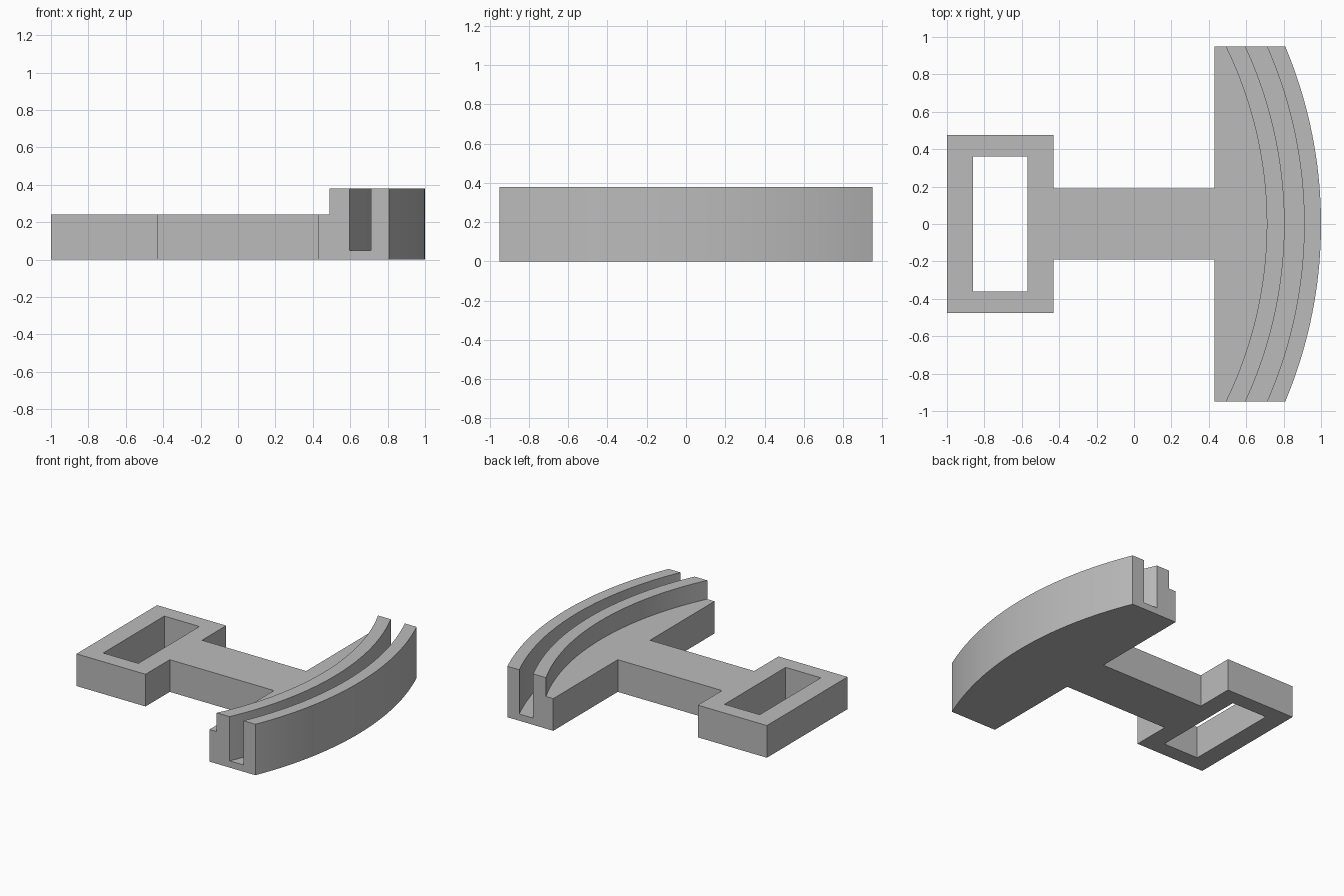
import bpy
import bmesh
import math

if "Cube" in bpy.data.objects:
    bpy.data.objects.remove(bpy.data.objects["Cube"], do_unlink=True)

HALF_WIDTH = 0.95     # half the length of the curved head
BACK = 0.43           # flat back of the head, where the stem meets it
PLATE, RAIL, GROOVE = 0.24, 0.38, 0.05
CENTRE = -1.45        # common centre of all the arcs
SEGMENTS = 48

grey = bpy.data.materials.new("plain grey")
grey.use_nodes = True
colour = (0.5, 0.5, 0.5, 1)
grey.diffuse_color = colour
grey.node_tree.nodes["Principled BSDF"].inputs["Base Color"].default_value = colour


def finish(bm, name):
    bmesh.ops.recalc_face_normals(bm, faces=bm.faces)
    mesh = bpy.data.meshes.new(name)
    bm.to_mesh(mesh)
    bm.free()
    mesh.materials.append(grey)
    obj = bpy.data.objects.new(name, mesh)
    bpy.context.collection.objects.link(obj)
    return obj


def arc_x(apex, y):
    """x of the arc that crosses y = 0 at the given apex."""
    return CENTRE + math.sqrt((apex - CENTRE) ** 2 - y * y)


# Curved head: a grooved cross-section lofted along y
bm = bmesh.new()
rings = []
for i in range(SEGMENTS + 1):
    y = HALF_WIDTH * (2 * i / SEGMENTS - 1)
    inner, groove_in, groove_out, outer = (arc_x(a, y) for a in (0.71, 0.805, 0.91, 1.0))
    section = [(BACK, 0), (outer, 0), (outer, RAIL), (groove_out, RAIL),
               (groove_out, GROOVE), (groove_in, GROOVE), (groove_in, RAIL),
               (inner, RAIL), (inner, PLATE), (BACK, PLATE)]
    rings.append([bm.verts.new((x, y, z)) for x, z in section])
for a, b in zip(rings, rings[1:]):
    for j in range(len(a)):
        k = (j + 1) % len(a)
        bm.faces.new((a[j], a[k], b[k], b[j]))
bm.faces.new(rings[0])
bm.faces.new(rings[-1])
head = finish(bm, "curved_grooved_head")
bpy.context.view_layer.objects.active = head
head.select_set(True)
bpy.ops.object.shade_smooth_by_angle(angle=math.radians(30))


# Handle: stem and rectangular loop, a flat slab on a grid of cells
xs = [-1.0, -0.86, -0.57, -0.43, BACK]
ys = [-0.475, -0.36, -0.19, 0.19, 0.36, 0.475]
bm = bmesh.new()
grid = [[bm.verts.new((x, y, 0)) for y in ys] for x in xs]
for i in range(len(xs) - 1):
    for j in range(len(ys) - 1):
        in_hole = i == 1 and 0 < j < 4
        beside_stem = i == 3 and j != 2
        if not (in_hole or beside_stem):
            bm.faces.new((grid[i][j], grid[i + 1][j], grid[i + 1][j + 1], grid[i][j + 1]))
bmesh.ops.delete(bm, geom=[v for v in bm.verts if not v.link_faces], context='VERTS')
slab = bmesh.ops.extrude_face_region(bm, geom=bm.faces[:])
for v in slab["geom"]:
    if isinstance(v, bmesh.types.BMVert):
        v.co.z = PLATE
finish(bm, "stem_and_loop_handle")
